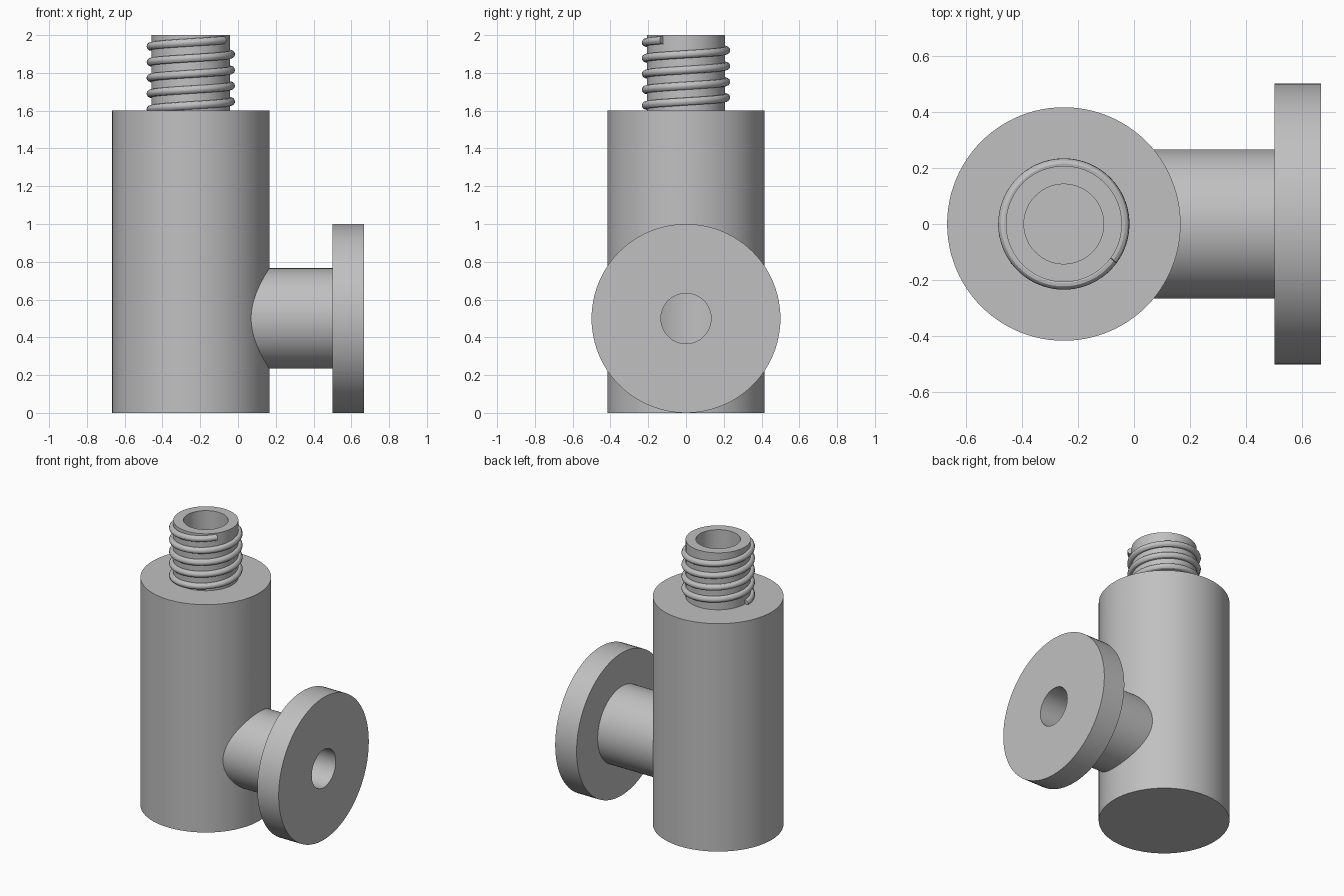
import bpy, bmesh
from math import pi, cos, sin, radians
from mathutils import Matrix, Vector

cube = bpy.data.objects.get("Cube")
if cube:
    bpy.data.objects.remove(cube, do_unlink=True)

AXIS_X = -0.25    # centre line of the upright body
BRANCH_Z = 0.5    # centre line of the side branch
SEGMENTS = 96

# Plain grey material
grey = bpy.data.materials.new("plain grey")
grey.use_nodes = True
colour = (0.53, 0.53, 0.53, 1)
grey.diffuse_color = colour
grey.node_tree.nodes["Principled BSDF"].inputs["Base Color"].default_value = colour


def smooth(obj):
    bpy.ops.object.select_all(action='DESELECT')
    obj.select_set(True)
    bpy.context.view_layer.objects.active = obj
    bpy.ops.object.shade_smooth_by_angle(angle=radians(30))


def lathe(name, profile, matrix, closed=False):
    """Turn a (radius, height) profile round the z axis, then place it."""
    bm = bmesh.new()
    verts = [bm.verts.new((r, 0, z)) for r, z in profile]
    edges = [bm.edges.new(pair) for pair in zip(verts, verts[1:])]
    if closed:
        edges.append(bm.edges.new((verts[-1], verts[0])))
    bmesh.ops.spin(bm, geom=verts + edges, cent=(0, 0, 0), axis=(0, 0, 1),
                   angle=2 * pi, steps=SEGMENTS, use_duplicate=False)
    bmesh.ops.remove_doubles(bm, verts=bm.verts, dist=0.0001)
    bmesh.ops.recalc_face_normals(bm, faces=bm.faces)
    bm.transform(matrix)
    mesh = bpy.data.meshes.new(name)
    bm.to_mesh(mesh)
    bm.free()
    mesh.materials.append(grey)
    obj = bpy.data.objects.new(name, mesh)
    bpy.context.collection.objects.link(obj)
    return obj


upright = Matrix.Translation((AXIS_X, 0, 0))
sideways = Matrix.Translation((0, 0, BRANCH_Z)) @ Matrix.Rotation(pi / 2, 4, 'Y')

# Hollow body with open neck
body = lathe("body_and_neck", [
    (0, 0), (0.416, 0), (0.416, 1.6), (0.207, 1.6), (0.207, 2), (0.142, 2),
    (0.142, 1.5), (0.3, 1.5), (0.3, 0.1), (0, 0.1)], upright)

# Hole where the branch opens into the body
cutter = lathe("branch_hole_cutter", [(0, -0.2), (0.133, -0.2), (0.133, 0.4), (0, 0.4)],
               sideways)
cut = body.modifiers.new("branch_hole", 'BOOLEAN')
cut.operation = 'DIFFERENCE'
cut.solver = 'EXACT'
cut.object = cutter
smooth(body)
bpy.ops.object.modifier_apply(modifier=cut.name)
bpy.data.objects.remove(cutter, do_unlink=True)
smooth(body)

# Side branch tube with its end flange
branch = lathe("side_branch_and_flange", [
    (0.133, 0.06), (0.266, 0.06), (0.266, 0.5), (0.5, 0.5), (0.5, 0.666), (0.133, 0.666)],
    sideways, closed=True)
smooth(branch)

# Screw thread wound round the neck
PITCH = 0.0833
START, TURNS, STEPS = pi, 4.4, 300
curve = bpy.data.curves.new("neck_thread", 'CURVE')
curve.dimensions = '3D'
curve.bevel_depth = 0.021
curve.bevel_resolution = 4
curve.use_fill_caps = True
spline = curve.splines.new('POLY')
spline.points.add(STEPS)
for i, point in enumerate(spline.points):
    turn = TURNS * i / STEPS
    a = START + 2 * pi * turn
    point.co = (AXIS_X + 0.213 * cos(a), 0.213 * sin(a), 1.607 + PITCH * turn, 1)
curve.materials.append(grey)
thread = bpy.data.objects.new("neck_thread", curve)
bpy.context.collection.objects.link(thread)
bpy.ops.object.select_all(action='DESELECT')
thread.select_set(True)
bpy.context.view_layer.objects.active = thread
bpy.ops.object.convert(target='MESH')
smooth(bpy.context.view_layer.objects.active)
